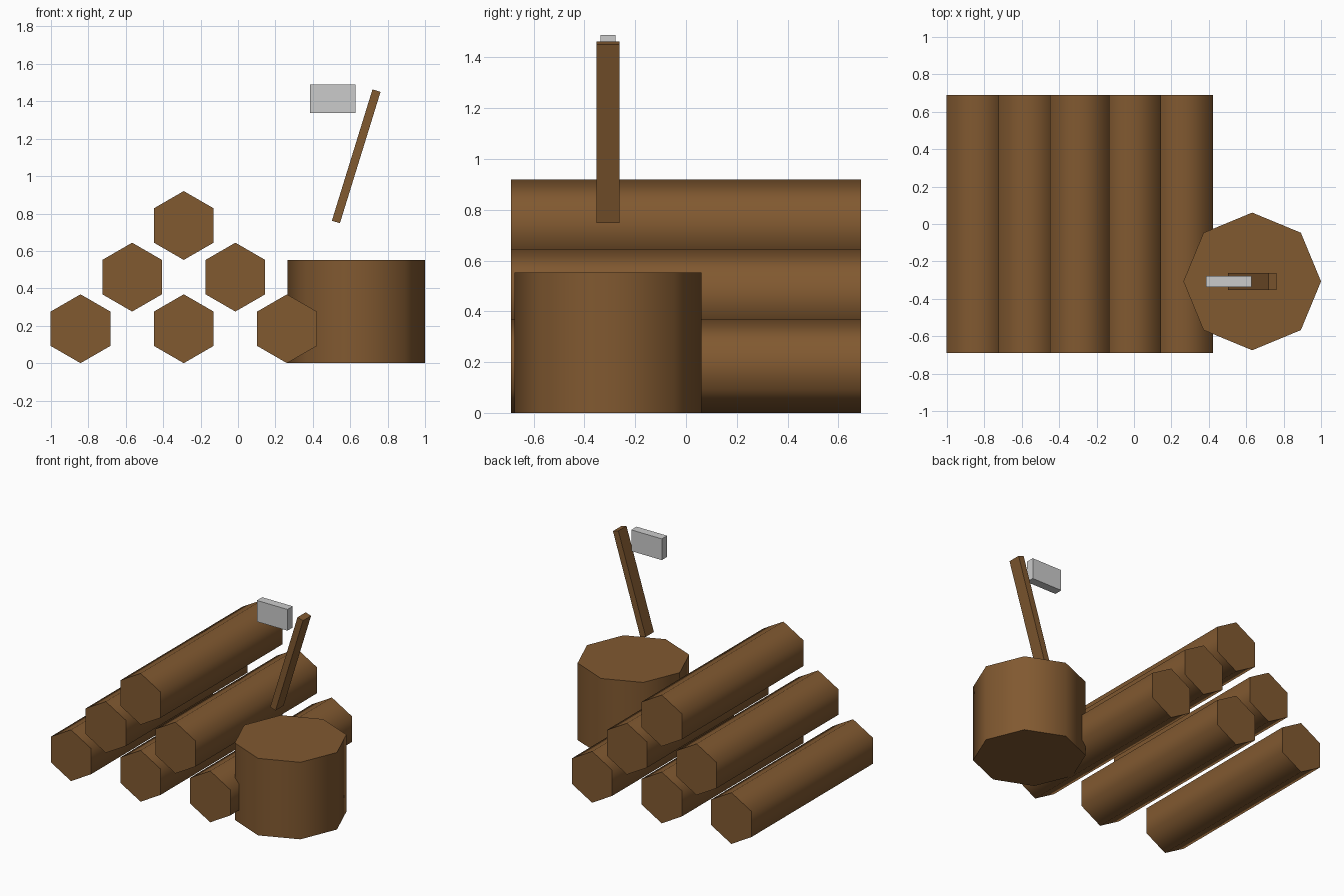
import bpy
import math

if "Cube" in bpy.data.objects:
    bpy.data.objects.remove(bpy.data.objects["Cube"])

wood = bpy.data.materials.new("wood")
wood.diffuse_color = (0.22, 0.10, 0.03, 1)
wood.use_nodes = True
wood.node_tree.nodes["Principled BSDF"].inputs["Base Color"].default_value = wood.diffuse_color


def prism(name, sides, radius, depth, loc, rot=(0, 0, 0), turn=0.0):
    bpy.ops.mesh.primitive_cylinder_add(vertices=sides, radius=radius, depth=depth,
                                        location=loc, rotation=rot)
    ob = bpy.context.object
    ob.name = name
    ob.data.materials.append(wood)
    # smooth around the sides, sharp at the end caps
    bpy.ops.object.shade_smooth_by_angle(angle=math.radians(65))
    return ob


def box(name, size, loc, tilt=0.0, mat=None):
    bpy.ops.mesh.primitive_cube_add(size=1, location=loc, rotation=(0, tilt, 0))
    ob = bpy.context.object
    ob.name = name
    ob.scale = size
    if mat:
        ob.data.materials.append(mat)
    return ob


# Pyramid of hexagonal logs: three, two, one
R = 0.184
for row in range(3):
    for i in range(3 - row):
        x = -0.842 + row * 0.276 + i * 0.552
        prism(f"log_{row + 1}_{i + 1}", 6, R, 1.378, (x, 0, R + row * 0.276),
              (math.pi / 2, 0, 0))

# Chopping stump
prism("stump", 8, 0.368, 0.552, (0.632, -0.307, 0.276))

# Axe
box("axe_handle", (0.045, 0.092, 0.735), (0.632, -0.307, 1.106), 0.3, wood)
box("axe_head", (0.242, 0.06, 0.152), (0.507, -0.307, 1.413))
